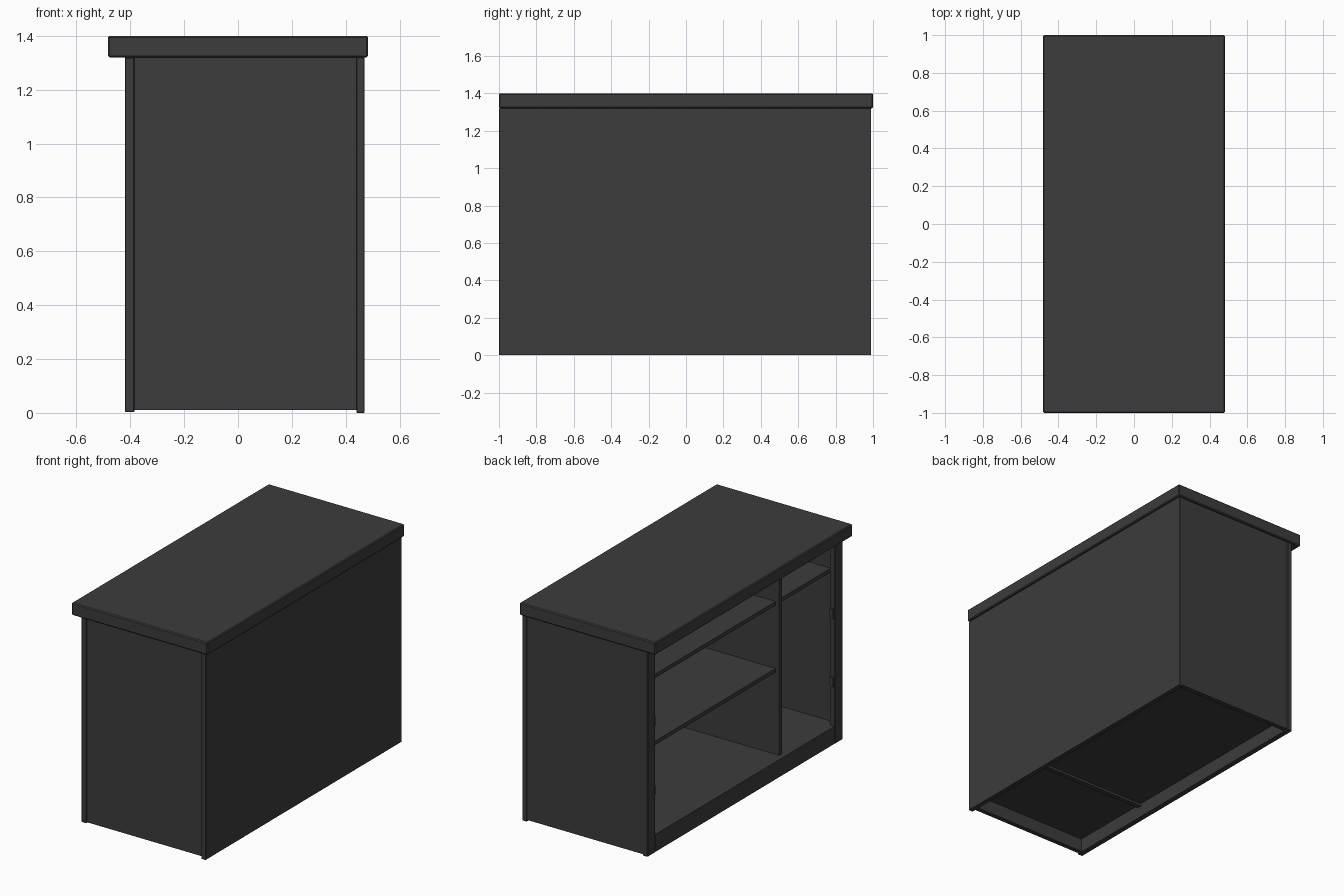
import bpy

if "Cube" in bpy.data.objects:
    bpy.data.objects.remove(bpy.data.objects["Cube"])

charcoal = bpy.data.materials.new("charcoal")
charcoal.diffuse_color = (0.045, 0.045, 0.045, 1)
charcoal.use_nodes = True
charcoal.node_tree.nodes["Principled BSDF"].inputs["Base Color"].default_value = charcoal.diffuse_color


def box(name, x, y, z, bevel=0.0):
    """Box from (min, max) ranges, with an optional eased edge."""
    bpy.ops.mesh.primitive_cube_add(
        size=1, location=[(a + b) / 2 for a, b in (x, y, z)])
    ob = bpy.context.object
    ob.name = name
    ob.scale = [b - a for a, b in (x, y, z)]
    bpy.ops.object.transform_apply(location=False, rotation=False, scale=True)
    ob.data.materials.append(charcoal)
    if bevel:
        m = ob.modifiers.new("eased_edges", 'BEVEL')
        m.width = bevel
        m.segments = 1
    return ob


TOP = 1.32            # underside of the worktop
FRAME = (-0.42, -0.385)
INNER = (-0.385, 0.44)
DIV = (-0.425, -0.395)

# Worktop overhanging the open side
box("worktop", (-0.483, 0.483), (-1, 1), (TOP, 1.4), 0.006)

# Closed back and end panels
box("back_panel", (0.44, 0.47), (-1, 0.99), (0, TOP), 0.002)
for side, s in (("front", -1), ("rear", 1)):
    box(side + "_end_panel", INNER, sorted((s * 0.955, s * 0.985)), (0.01, TOP))
    # Face frame upright
    box(side + "_stile", FRAME, sorted((s * 0.91, s * 0.99)), (0.003, TOP), 0.003)
    # Small hinge plates on the inner edge of the upright
    for i, z in enumerate((0.40, 0.84)):
        box(f"{side}_hinge_{i}", (-0.415, -0.39),
            sorted((s * 0.902, s * 0.912)), (z - 0.03, z + 0.03))

# Face frame rails
box("bottom_rail", FRAME, (-0.91, 0.91), (0.006, 0.118))
box("top_rail", FRAME, (-0.91, 0.91), (1.28, TOP))

# Divider between the narrow and the wide bay
box("divider", INNER, DIV, (0.08, TOP))

# Floor and shelves of each bay
for bay, y in (("narrow", (-0.955, DIV[0])), ("wide", (DIV[1], 0.955))):
    box(bay + "_floor", INNER, y, (0.095, 0.118))
    box(bay + "_upper_shelf", (-0.36, 0.44), y, (1.075, 1.1))
box("wide_middle_shelf", (-0.36, 0.44), (DIV[1], 0.955), (0.645, 0.67))
